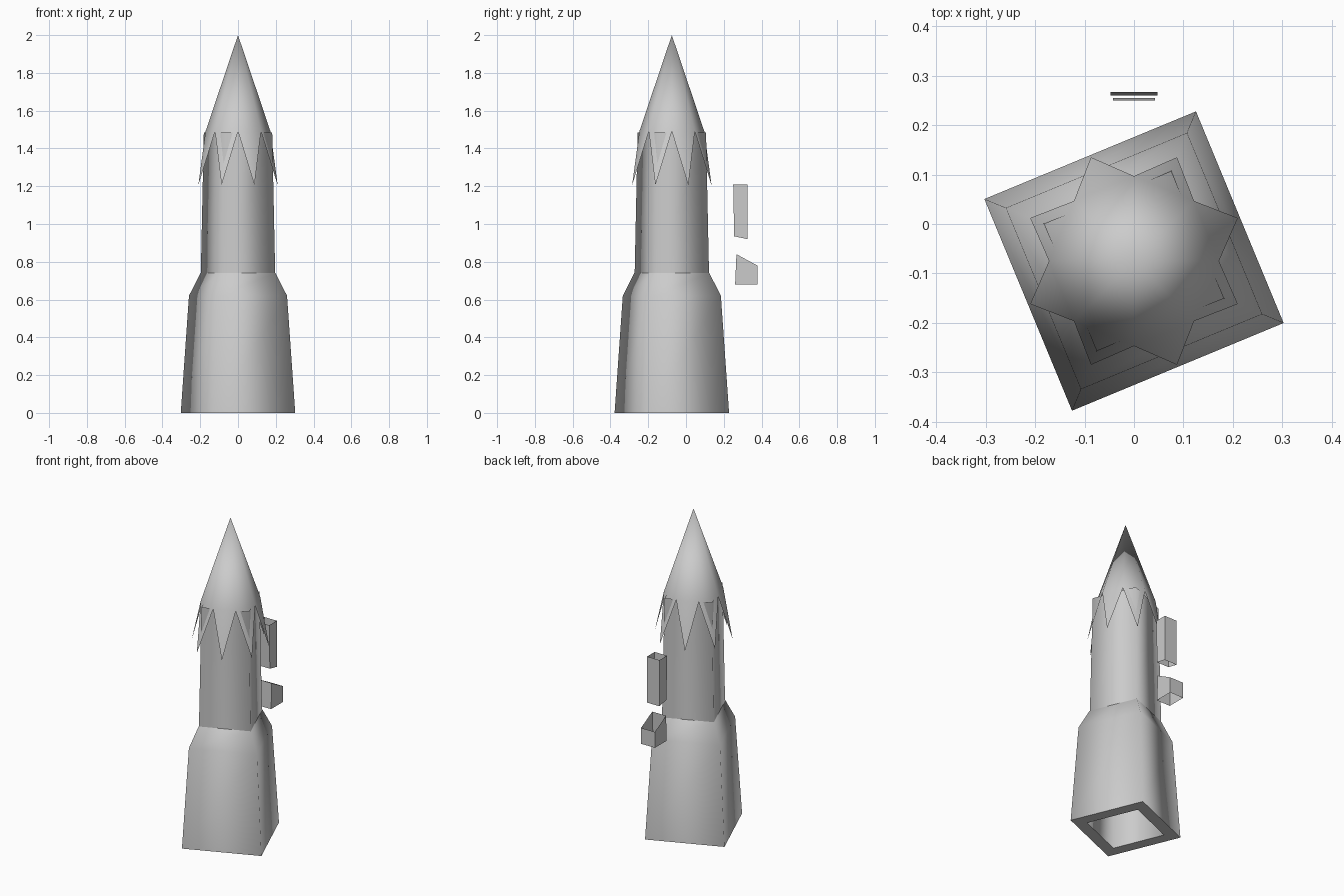
import bpy, bmesh
from math import cos, sin, radians

cube = bpy.data.objects.get("Cube")
if cube:
    bpy.data.objects.remove(cube, do_unlink=True)

CENTRE_Y = -0.075

stone = bpy.data.materials.new("plain_grey")
stone.use_nodes = True
grey = (0.6, 0.6, 0.6, 1)
stone.diffuse_color = grey
stone.node_tree.nodes["Principled BSDF"].inputs["Base Color"].default_value = grey


def finish(name, bm, smooth=True):
    mesh = bpy.data.meshes.new(name)
    bm.to_mesh(mesh)
    bm.free()
    mesh.materials.append(stone)
    for face in mesh.polygons:
        face.use_smooth = smooth
    obj = bpy.data.objects.new(name, mesh)
    bpy.context.collection.objects.link(obj)
    return obj


def ring(bm, sides, radius, z, turn):
    step = 360 / sides
    angles = [radians(turn + step * i) for i in range(sides)]
    return [bm.verts.new((radius * cos(a), CENTRE_Y + radius * sin(a), z)) for a in angles]


def bridge(bm, lower, upper):
    n = len(lower)
    for i in range(n):
        j = (i + 1) % n
        bm.faces.new((lower[i], lower[j], upper[j], upper[i]))


def square_tube(name, profile, smooth=True):
    """Square walls through (radius, height) steps, open at both ends."""
    bm = bmesh.new()
    rings = [ring(bm, 4, r, z, 67.5) for r, z in profile]
    for lower, upper in zip(rings, rings[1:]):
        bridge(bm, lower, upper)
    return finish(name, bm, smooth)


# Tower walls
square_tube("tower_base", [(0.328, 0), (0.281, 0.62), (0.215, 0.74)])
square_tube("tower_shaft", [(0.23, 0), (0.213, 0.74), (0.196, 1.485)])
square_tube("bottom_rim", [(0.23, 0), (0.328, 0)], smooth=False)

# Pointed roof with a hanging triangular eave on each side
bm = bmesh.new()
eave = ring(bm, 8, 0.172, 1.49, 0)
tips = ring(bm, 8, 0.2275, 1.205, 22.5)
apex = bm.verts.new((0, CENTRE_Y, 2))
for i in range(8):
    j = (i + 1) % 8
    bm.faces.new((eave[i], eave[j], apex))
    bm.faces.new((tips[i], eave[j], eave[i]))
finish("spire_roof", bm)


# Open boxes hovering behind the tower
def open_box(name, half_width, outline):
    """Four walls; outline is (y, z): inner bottom, outer bottom, outer top, inner top."""
    bm = bmesh.new()
    ib, ob, ot, it = outline

    def level(inner, outer):
        corners = [(-1, inner), (1, inner), (1, outer), (-1, outer)]
        return [bm.verts.new((s * half_width, y, z)) for s, (y, z) in corners]

    bridge(bm, level(ib, ob), level(it, ot))
    finish(name, bm, smooth=False)


open_box("upper_box", 0.043, [(0.255, 0.935), (0.325, 0.92), (0.325, 1.21), (0.25, 1.21)])
open_box("lower_box", 0.048, [(0.26, 0.68), (0.378, 0.68), (0.378, 0.78), (0.267, 0.84)])
